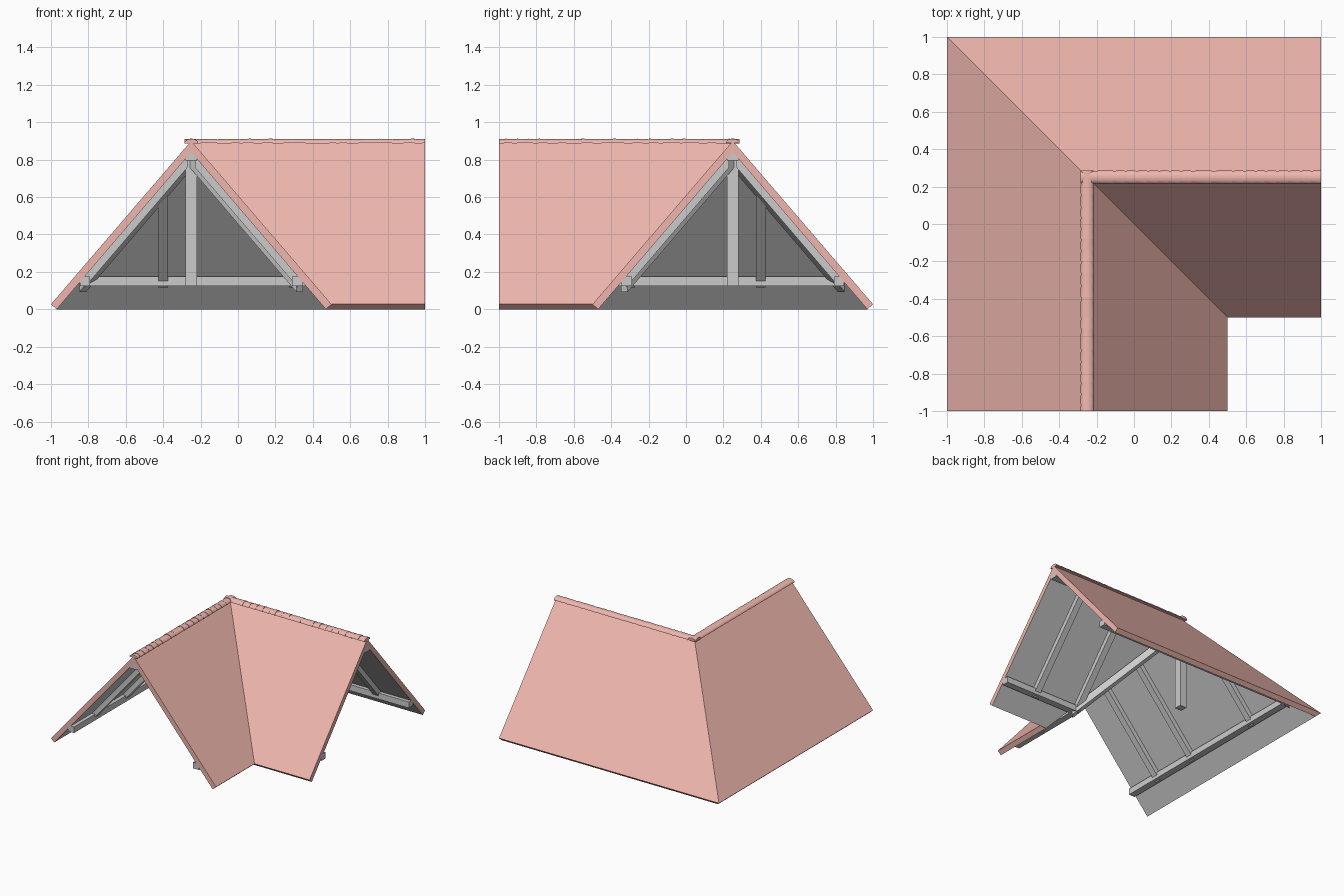
import bpy, bmesh, math, random
from mathutils import Vector

if "Cube" in bpy.data.objects:
    bpy.data.objects.remove(bpy.data.objects["Cube"])

random.seed(4)
CX, CY = -0.25, 0.25            # ridge corner in plan
Z_IN, SLOPE = 0.84, 0.84 / 0.72  # underside apex and pitch

clay = bpy.data.materials.new("clay")
clay.diffuse_color = (0.86, 0.47, 0.42, 1)
clay.use_nodes = True
clay.node_tree.nodes["Principled BSDF"].inputs["Base Color"].default_value = clay.diffuse_color


def make(name, verts, faces, mats=()):
    me = bpy.data.meshes.new(name)
    me.from_pydata(verts, [], faces)
    for m in mats:
        me.materials.append(m)
    bm = bmesh.new()
    bm.from_mesh(me)
    bmesh.ops.recalc_face_normals(bm, faces=bm.faces)
    bm.to_mesh(me)
    bm.free()
    ob = bpy.data.objects.new(name, me)
    bpy.context.collection.objects.link(ob)
    return ob


def sweep(name, profile, mats=()):
    """Carry a (distance from ridge, z) profile round the L-shaped ridge, mitred at the corner."""
    n = len(profile)
    verts = [(CX + d, -1, z) for d, z in profile]
    verts += [(CX + d, CY - d, z) for d, z in profile]
    verts += [(1, CY - d, z) for d, z in profile]
    faces = [tuple(range(n)), tuple(range(2 * n, 3 * n))]
    for s in (0, n):
        for i in range(n):
            j = (i + 1) % n
            faces.append((s + i, s + j, s + n + j, s + n + i))
    return make(name, verts, faces, mats)


def rafter(name, base, along, across, d0, d1, depth=0.058):
    """Sloping timber under the roof; along has unit plan distance from the ridge."""
    b, a, w = Vector(base), Vector(along), Vector(across)
    prof = [(d0, Z_IN - SLOPE * d0), (d1, Z_IN - SLOPE * d1)]
    prof += [(d, z - depth) for d, z in reversed(prof)]
    verts = []
    for s in (-1, 1):
        for d, z in prof:
            p = b + a * d + w * s
            verts.append((p.x, p.y, z))
    faces = [(0, 1, 2, 3), (4, 5, 6, 7)]
    faces += [(i, (i + 1) % 4, 4 + (i + 1) % 4, 4 + i) for i in range(4)]
    return make(name, verts, faces)


def rect(d0, d1, z0, z1):
    return [(d0, z0), (d1, z0), (d1, z1), (d0, z1)]


# roof covering: clay outside, grey underside
roof = sweep("roof_slabs", [(-0.75, 0.027), (0, 0.9), (0.75, 0.027),
                            (0.72, 0), (0, Z_IN), (-0.72, 0)], (clay, None))
for p in roof.data.polygons:
    if p.normal.z < -0.3 and p.area > 0.2:
        p.material_index = 1
# eave ends stay clay, being narrow faces

# long timbers
sweep("ridge_beam", rect(-0.03, 0.03, 0.795, 0.84))
sweep("outer_purlin", rect(-0.595, -0.54, 0.125, 0.175))
sweep("inner_purlin", rect(0.54, 0.595, 0.125, 0.175))

# common rafters on both wings, both slopes
W = 0.026
for k, t in enumerate((-0.7, -0.3, 0.4)):
    for side, label in ((-1, "outer"), (1, "inner")):
        d0 = max(0.02, t - CY) if side < 0 else 0.02
        d1 = 0.57 if side < 0 else min(0.57, CY - t)
        if d1 < d0 + 0.1:
            continue
        rafter(f"front_wing_{label}_rafter_{k}", (CX, t), (side, 0), (0, W), d0, d1)
        rafter(f"side_wing_{label}_rafter_{k}", (-t, CY), (0, -side), (W, 0), d0, d1)

# hip and valley rafters
q = W * math.sqrt(0.5)
rafter("hip_rafter", (CX, CY), (-1, 1), (q, q), 0.01, 0.58, 0.07)
rafter("valley_rafter", (CX, CY), (1, -1), (q, q), 0.01, 0.58, 0.07)

# hanging post under the ridge corner
bpy.ops.mesh.primitive_cube_add(size=1, location=(CX, CY, 0.465))
post = bpy.context.object
post.name = "corner_post"
post.scale = (0.06, 0.06, 0.68)


# overlapping half-round ridge tiles
def ridge_tiles(name, origin, along):
    o, a = Vector(origin), Vector(along)
    c = Vector((-a.y, a.x))
    verts, faces, seg, s = [], [], 10, -0.036
    while s < 1.249:
        step = random.choice((0.055, 0.06, 0.06, 0.065, 0.11))
        e = min(s + step, 1.25)
        if 1.25 - e < 0.03:
            e = 1.25
        base = len(verts)
        for pos, r in ((s, 0.034), (e, 0.037)):
            tilt = random.uniform(-0.001, 0.001)
            for i in range(seg + 1):
                t = math.pi * i / seg
                p = o + a * pos + c * (r * math.cos(t))
                verts.append((p.x, p.y, 0.888 + tilt + r * 0.64 * math.sin(t)))
        n = seg + 1
        for i in range(n):
            j = (i + 1) % n
            faces.append((base + i, base + j, base + n + j, base + n + i))
        faces += [tuple(range(base, base + n)), tuple(range(base + n, base + 2 * n))]
        s = e
    ob = make(name, verts, faces, (clay,))
    bpy.ops.object.select_all(action='DESELECT')
    ob.select_set(True)
    bpy.context.view_layer.objects.active = ob
    bpy.ops.object.shade_smooth_by_angle(angle=math.radians(35))


ridge_tiles("front_ridge_tiles", (CX, CY), (0, -1))
ridge_tiles("side_ridge_tiles", (CX, CY), (1, 0))
